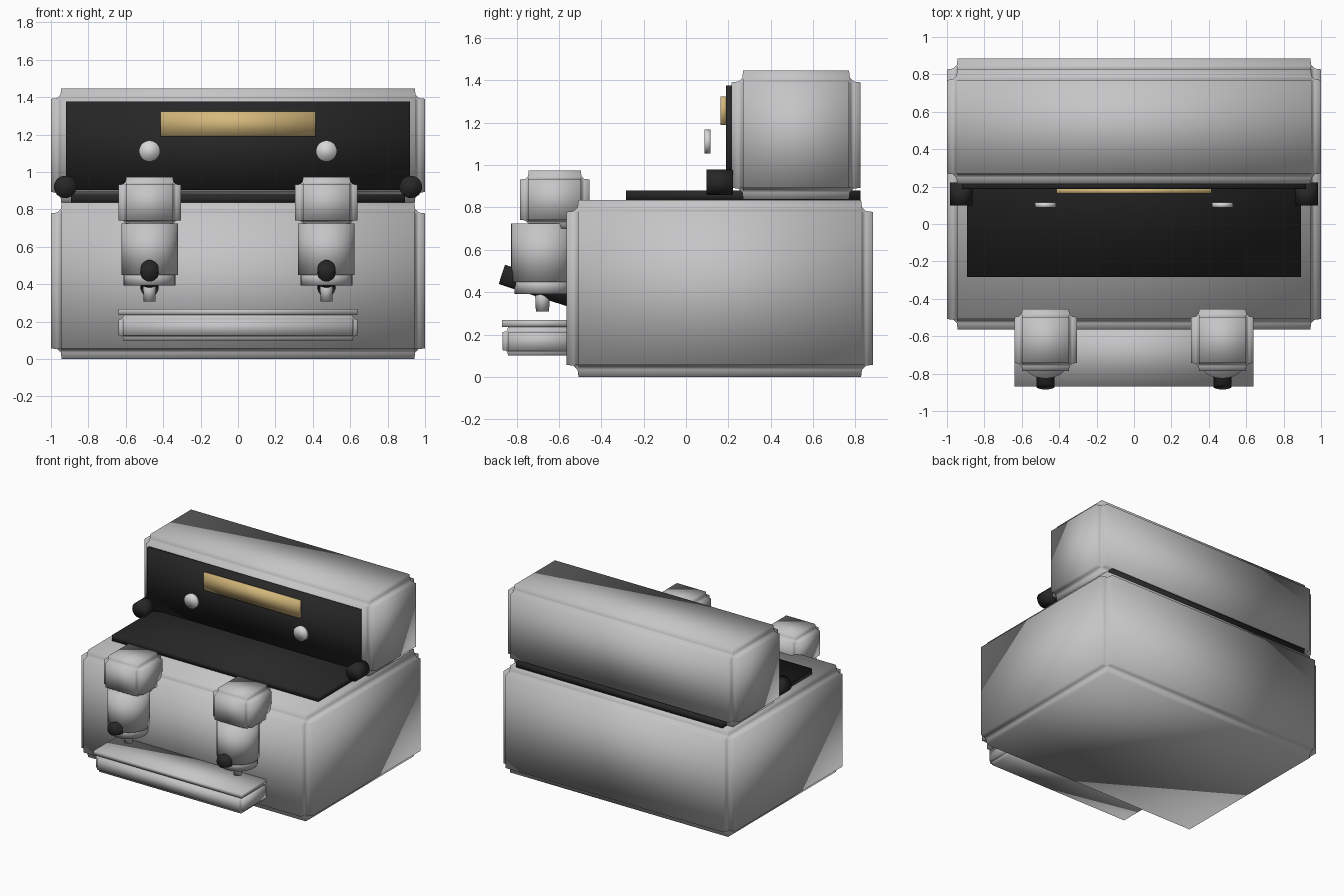
import bpy, math

if "Cube" in bpy.data.objects:
    bpy.data.objects.remove(bpy.data.objects["Cube"])


def material(name, r, g, b):
    m = bpy.data.materials.new(name)
    m.diffuse_color = (r, g, b, 1)
    m.use_nodes = True
    m.node_tree.nodes["Principled BSDF"].inputs["Base Color"].default_value = m.diffuse_color
    return m


STEEL = material("steel grey", 0.56, 0.56, 0.57)
BLACK = material("soft black", 0.02, 0.02, 0.02)
GOLD = material("brass gold", 0.66, 0.48, 0.20)
PALE = material("pale gauge", 0.68, 0.68, 0.68)


def finish(name, mat):
    ob = bpy.context.object
    ob.name = name
    ob.data.materials.append(mat)
    ob.data.shade_smooth()
    return ob


def box(name, x, y, z, mat, notch=0):
    """Box from ranges; notch gives every edge a concave stepped bevel."""
    bpy.ops.mesh.primitive_cube_add(size=1)
    ob = finish(name, mat)
    for v in ob.data.vertices:
        v.co = [a + (b - a) * (c + 0.5) for (a, b), c in zip((x, y, z), v.co)]
    if notch:
        mod = ob.modifiers.new("notched_edges", 'BEVEL')
        mod.width = notch
        mod.segments = 3
        mod.profile = 0.04
        mod.limit_method = 'NONE'
    return ob


def tube(name, centre, r, length, mat, tilt=0.0, r_top=None, sides=32):
    """Cylinder along z, tilted about x."""
    bpy.ops.mesh.primitive_cone_add(vertices=sides, radius1=r,
                                    radius2=r if r_top is None else r_top,
                                    depth=length, location=centre,
                                    rotation=(tilt, 0, 0))
    return finish(name, mat)


# Main housings
box("lower_body", (-1, 1), (-0.565, 0.884), (0, 0.836), STEEL, 0.057)
box("upper_body", (-1, 1), (0.215, 0.825), (0.838, 1.446), STEEL, 0.055)

# Work shelf, control panel and its badge plate
box("shelf", (-0.893, 0.893), (-0.283, 0.825), (0.834, 0.88), BLACK)
box("control_panel", (-0.92, 0.92), (0.188, 0.222), (0.905, 1.376), BLACK)
box("brass_plate", (-0.415, 0.415), (0.164, 0.19), (1.19, 1.324), GOLD)

# Drip tray
box("drip_tray", (-0.64, 0.64), (-0.867, -0.5), (0.10, 0.238), STEEL, 0.026)
box("drip_grate", (-0.64, 0.64), (-0.87, -0.5), (0.236, 0.268), STEEL)

# Parts repeated on both sides
for side, s in (("left", -1), ("right", 1)):
    x = s * 0.473
    tube(side + "_steam_knob", (s * 0.924, 0.16, 0.92), 0.06, 0.124, BLACK,
         math.pi / 2)
    tube(side + "_gauge", (x, 0.102, 1.112), 0.056, 0.028, PALE, math.pi / 2)

    # Brew group
    box(side + "_group_head", (x - 0.167, x + 0.167), (-0.785, -0.455),
        (0.70, 0.974), STEEL, 0.042)
    tube(side + "_group_cylinder", (x, -0.675, 0.586), 0.151, 0.276, STEEL)
    tube(side + "_filter_basket", (x, -0.672, 0.43), 0.139, 0.076, STEEL)
    tube(side + "_spout", (x, -0.678, 0.36), 0.031, 0.104, STEEL,
         r_top=0.036)

    # Handle slopes down towards the body
    tilt = math.radians(90 - 18)
    n = 0.18
    a = math.radians(18)
    tube(side + "_handle", (x, -0.87 + n * math.cos(a), 0.484 - n * math.sin(a)),
         0.048, 2 * n, BLACK, math.pi / 2 - a)
